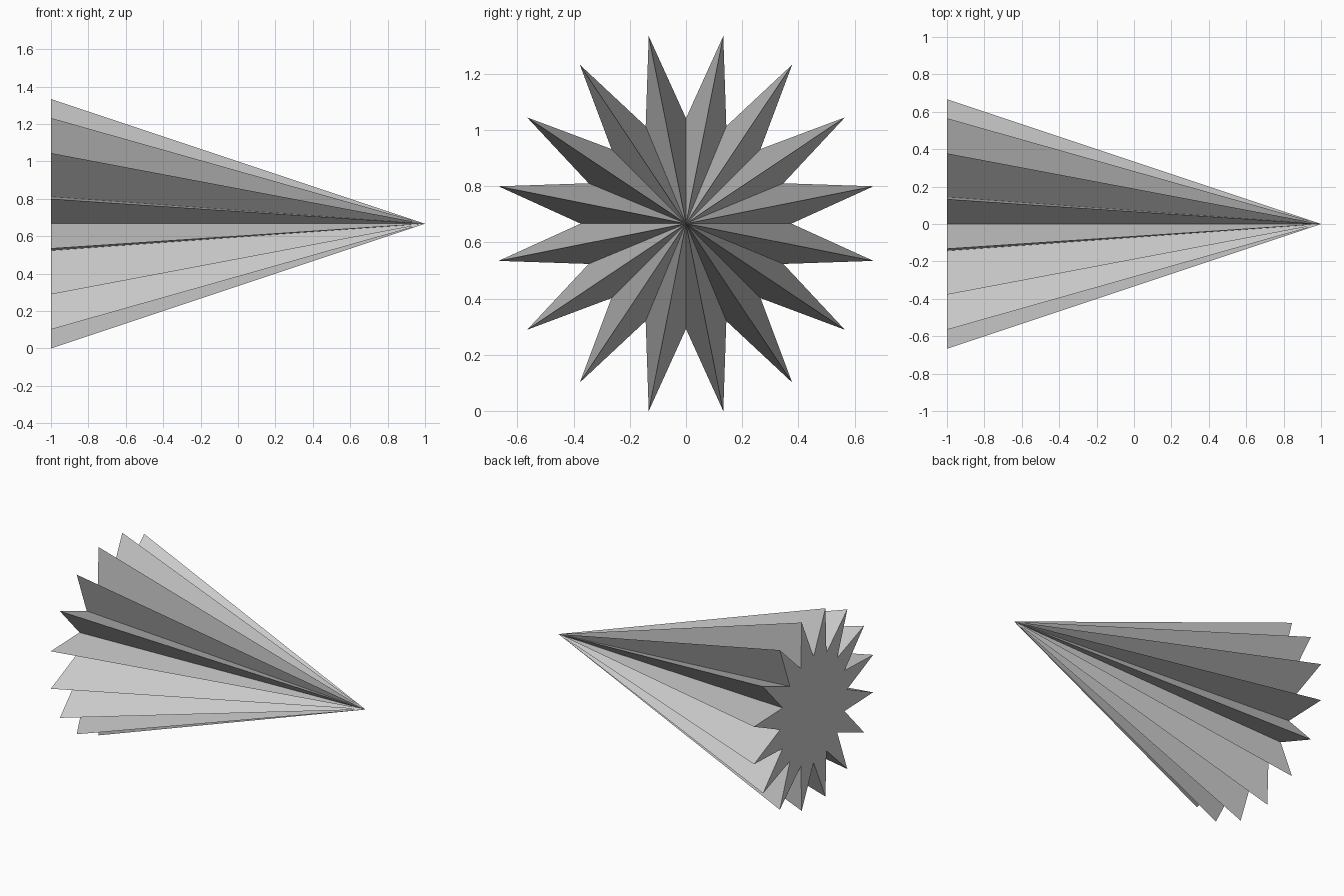
import bpy, bmesh
from math import sin, cos, pi

if "Cube" in bpy.data.objects:
    bpy.data.objects.remove(bpy.data.objects["Cube"])

POINTS = 16
R_OUT, R_IN = 0.68, 0.375
CZ = R_OUT * cos(pi / POINTS)   # axis height, so the lowest tips touch z = 0

bm = bmesh.new()

# Star outline on the back plane: valleys on the axes, tips in between
ring = []
for i in range(POINTS * 2):
    a = i * pi / POINTS
    r = R_OUT if i % 2 else R_IN
    ring.append(bm.verts.new((-1, r * sin(a), CZ + r * cos(a))))

# Pleated sides running to the apex, and a flat star cap fanned from its centre
apex = bm.verts.new((1, 0, CZ))
centre = bm.verts.new((-1, 0, CZ))
for a, b in zip(ring, ring[1:] + ring[:1]):
    bm.faces.new((a, b, apex))
    bm.faces.new((b, a, centre))
bmesh.ops.recalc_face_normals(bm, faces=bm.faces)

mesh = bpy.data.meshes.new("star_cone")
bm.to_mesh(mesh)
bm.free()
bpy.context.collection.objects.link(bpy.data.objects.new("star_cone", mesh))
